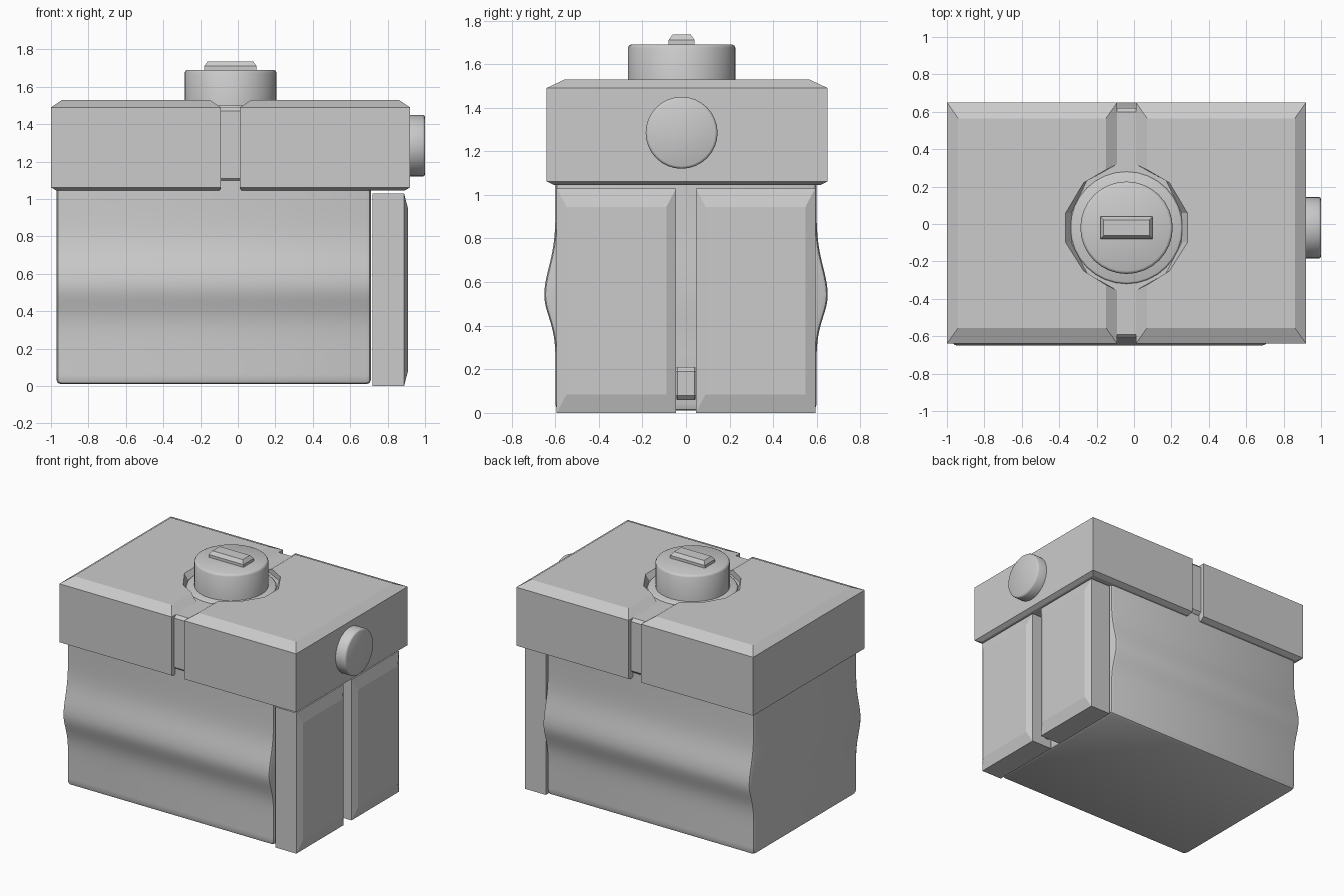
import bpy, bmesh, math

if "Cube" in bpy.data.objects:
    bpy.data.objects.remove(bpy.data.objects["Cube"])

CX, CY = -0.04, -0.02  # mirror line of the lid, knob centre


def loft(name, loops, smooth=20):
    """Skin a list of equal-length point loops and cap both ends."""
    bm = bmesh.new()
    rings = [[bm.verts.new(p) for p in loop] for loop in loops]
    for a, b in zip(rings, rings[1:]):
        for i in range(len(a)):
            j = (i + 1) % len(a)
            bm.faces.new((a[i], a[j], b[j], b[i]))
    bm.faces.new(rings[0])
    bm.faces.new(rings[-1])
    bmesh.ops.recalc_face_normals(bm, faces=bm.faces)
    me = bpy.data.meshes.new(name)
    bm.to_mesh(me)
    bm.free()
    ob = bpy.data.objects.new(name, me)
    bpy.context.collection.objects.link(ob)
    bpy.ops.object.select_all(action='DESELECT')
    bpy.context.view_layer.objects.active = ob
    ob.select_set(True)
    if smooth:
        bpy.ops.object.shade_smooth_by_angle(angle=math.radians(smooth))
    return ob


def box(name, x, y, z, bevel=0.0):
    loops = [[(x[0], y[0], k), (x[1], y[0], k), (x[1], y[1], k), (x[0], y[1], k)] for k in z]
    ob = loft(name, loops, 0)
    if bevel:
        m = ob.modifiers.new("bevel", 'BEVEL')
        m.width, m.segments = bevel, 1
    return ob


def disc(name, r, base, top, bev, n=32, sideways=None):
    """Round plug with a bevelled cap, along z or (sideways = z centre) along x."""
    loops = []
    for rad, h in ((r, base), (r, top - bev), (r - bev * 0.4, top - bev * 0.3), (r - bev, top)):
        ring = []
        for i in range(n):
            a = 2 * math.pi * i / n
            u, v = rad * math.cos(a), rad * math.sin(a)
            ring.append((CX + u, CY + v, h) if sideways is None else (h, CY + u, sideways + v))
        loops.append(ring)
    return loft(name, loops, 35)


# Main body: bulging side profile extruded along x with rounded ends
def body_loop(x, d):
    zs = [0.035 + (1.1 - 0.035) * i / 40 for i in range(41)]

    def side(z):
        w = 0.14 if z < 0.54 else 0.18
        return 0.598 + 0.052 * math.exp(-((z - 0.54) / w) ** 2) - d
    right = [(x, side(0) - 0.022, 0.01 + d), (x, side(0) - 0.006, 0.017 + d)]
    right += [(x, side(z), max(z, 0.02 + d)) for z in zs]
    return right + [(px, -py, pz) for px, py, pz in reversed(right)]


loft("body", [body_loop(x, d) for x, d in (
    (-0.97, 0.022), (-0.963, 0.006), (-0.946, 0), (0.686, 0), (0.703, 0.006), (0.71, 0.022))], 30)

# Lid halves: block with chamfered top edge and notch around the knob
mid = [(-0.09, 0.32), (-0.25, 0.235), (-0.335, 0.06), (-0.335, -0.1), (-0.25, -0.265), (-0.09, -0.355)]
top = [(-0.15, 0.29), (-0.27, 0.22), (-0.365, 0.06), (-0.365, -0.1), (-0.27, -0.25), (-0.15, -0.325)]


def lid_loop(notch, dx, dy, xin, z):
    y0, y1 = -0.64 + dy, 0.65 - dy
    pts = [(-1 + dx, y0), (-1 + dx, y1), (xin, y1)] + notch + [(xin, y0)]
    return [(x, y, z) for x, y in pts]


lid_loops = [lid_loop(mid, 0.03, 0.035, -0.1, 1.045), lid_loop(mid, 0, 0, -0.09, 1.062),
             lid_loop(mid, 0, 0, -0.09, 1.49), lid_loop(top, 0.06, 0.085, -0.15, 1.53)]
loft("lid_left", lid_loops, 0)
loft("lid_right", [[(2 * CX - x, y, z) for x, y, z in l] for l in lid_loops], 0)
box("lid_core", (-0.9, 0.82), (-0.61, 0.62), (1.09, 1.49), 0.02)

# Door panels on the right end
for name, s in (("door_front", -1), ("door_back", 1)):
    loops = []
    for x, dy, dz in ((0.72, 0, 0), (0.888, 0, 0), (0.91, 0.045, 0.085)):
        a, b = 0.045 + dy, 0.593 - dy
        z0, z1 = dz, 1.03 - dz
        loops.append([(x, s * a, z0), (x, s * b, z0), (x, s * b, z1), (x, s * a, z1)])
    loft(name, loops, 0)
box("door_catch", (0.73, 0.79), (-0.06, 0.06), (0.06, 0.21), 0.02)

# Knob, its collar and grip, and the side button
disc("knob_collar", 0.3, 1.46, 1.5, 0.01)
disc("knob", 0.247, 1.46, 1.69, 0.015)
loft("knob_grip", [[(CX + sx * (0.14 - d), CY + sy * (0.06 - d), z)
                    for sx, sy in ((-1, -1), (1, -1), (1, 1), (-1, 1))]
                   for d, z in ((0, 1.68), (0, 1.71), (0.018, 1.735))], 0)
disc("side_button", 0.165, 0.9, 1.0, 0.012, sideways=1.285)
